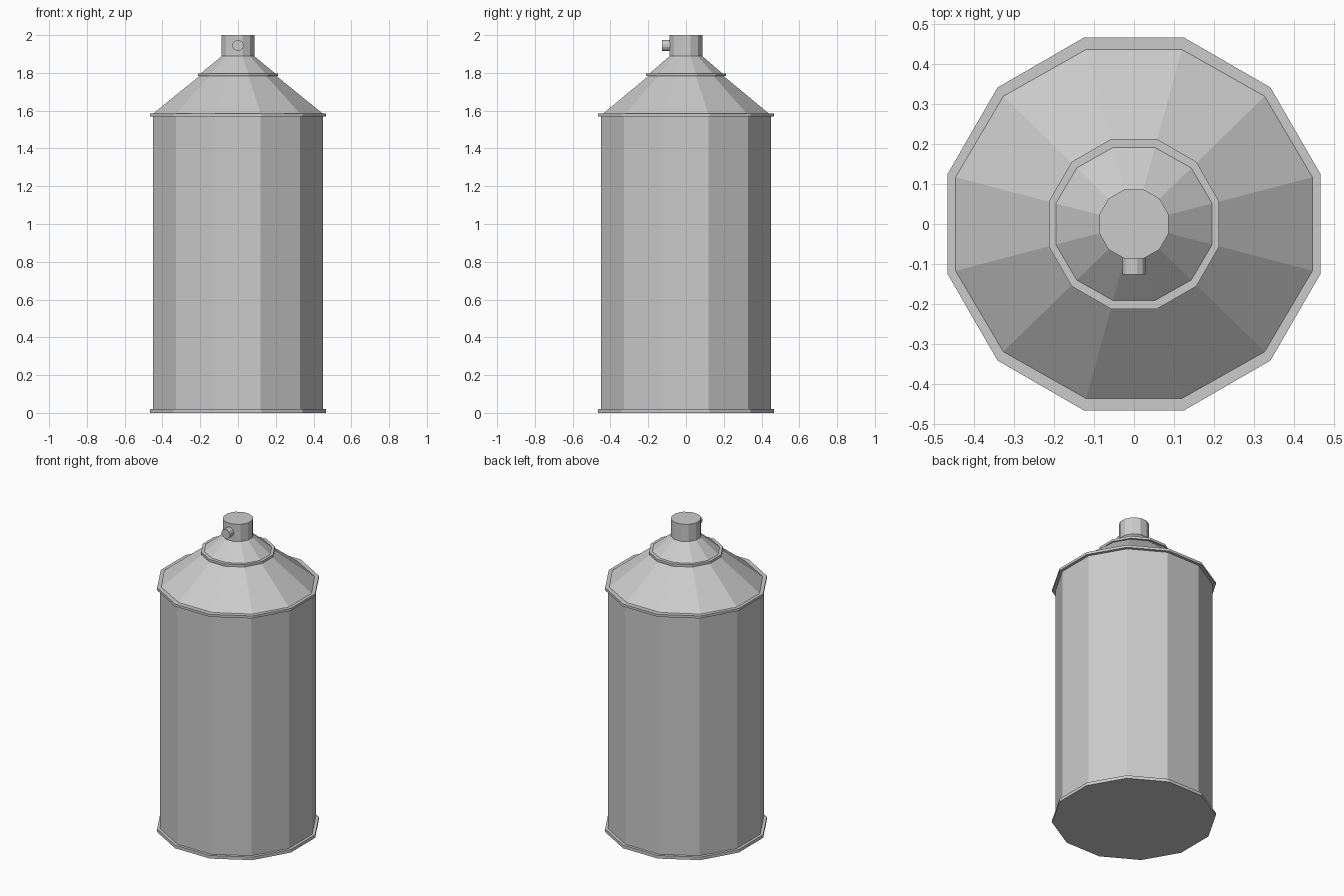
import bpy, bmesh, math
from mathutils import Matrix

if "Cube" in bpy.data.objects:
    bpy.data.objects.remove(bpy.data.objects["Cube"])

SIDES = 12


def lathe(name, profile, matrix=Matrix()):
    """Faceted solid from (flat-to-centre radius, z, depth scale) rings, capped at both ends."""
    bm = bmesh.new()
    rings = []
    for apothem, z, depth in profile:
        r = apothem / math.cos(math.pi / SIDES)
        angles = [2 * math.pi * (i + 0.5) / SIDES for i in range(SIDES)]
        rings.append([bm.verts.new((r * math.cos(a), r * depth * math.sin(a), z))
                      for a in angles])
    for low, high in zip(rings, rings[1:]):
        for i in range(SIDES):
            j = (i + 1) % SIDES
            bm.faces.new((low[i], low[j], high[j], high[i]))
    bm.faces.new(rings[0][::-1])
    bm.faces.new(rings[-1])
    bm.transform(matrix)
    bmesh.ops.recalc_face_normals(bm, faces=bm.faces)
    mesh = bpy.data.meshes.new(name)
    bm.to_mesh(mesh)
    bm.free()
    obj = bpy.data.objects.new(name, mesh)
    bpy.context.collection.objects.link(obj)
    return obj


# Can: bottom rim, wall, top rim, slightly flattened shoulder cone, neck ring
lathe("can_body", [
    (0.467, 0.0, 1), (0.467, 0.02, 1),
    (0.449, 0.02, 1), (0.449, 1.57, 1),
    (0.467, 1.57, 1), (0.467, 1.586, 1),
    (0.447, 1.586, 0.978), (0.204, 1.783, 0.978),
    (0.213, 1.783, 1), (0.213, 1.798, 1),
    (0.196, 1.798, 0.978), (0.085, 1.89, 1),
])

# Push button on top
lathe("spray_button", [(0.087, 1.888, 1), (0.087, 2.0, 1)])

# Small nozzle pointing to the front
lathe("nozzle", [(0.029, 0.07, 1), (0.029, 0.126, 1)],
      Matrix.Translation((0, 0, 1.945)) @ Matrix.Rotation(math.pi / 2, 4, 'X'))
